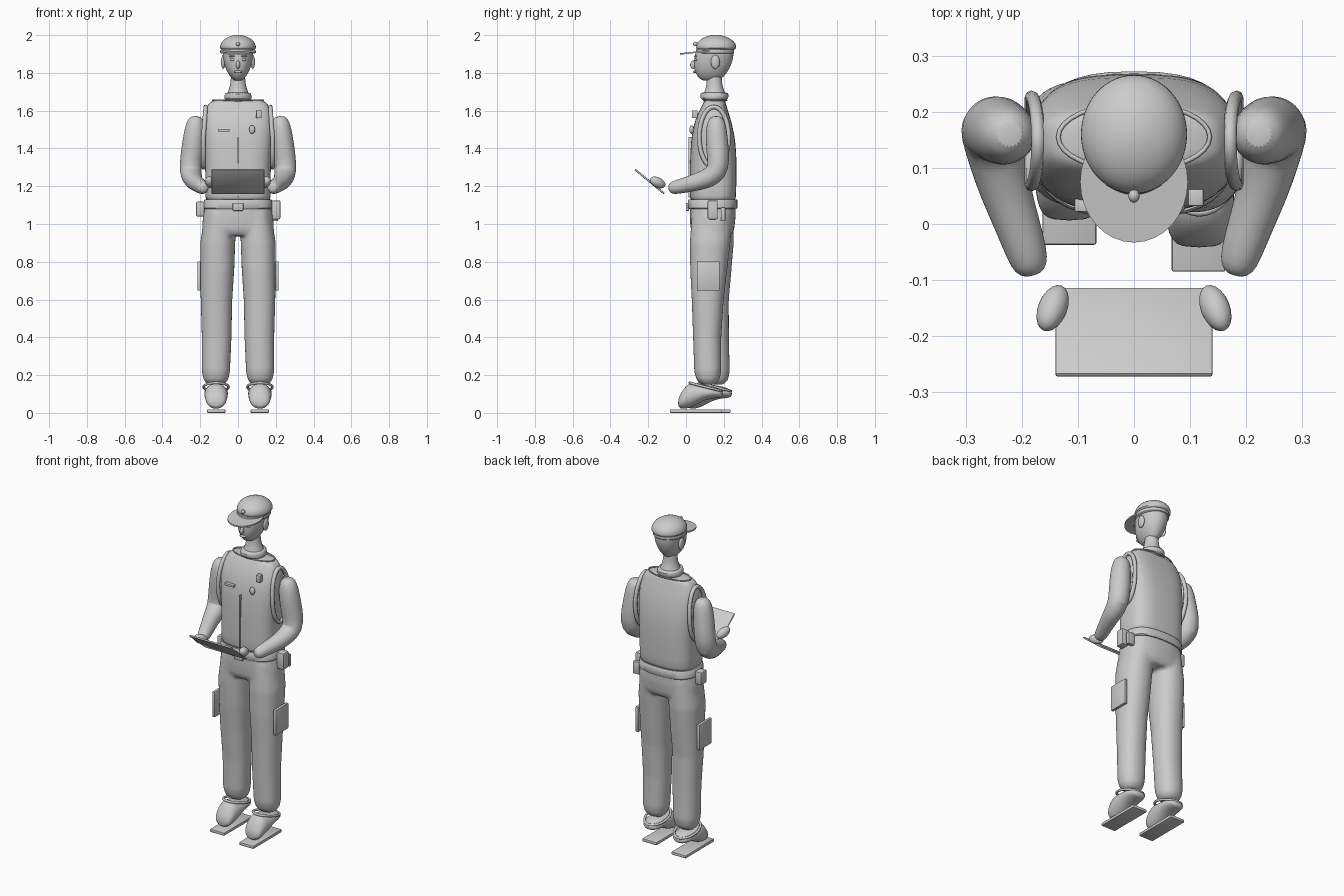
import bpy, bmesh, math
from mathutils import Vector, Matrix

if "Cube" in bpy.data.objects:
    bpy.data.objects.remove(bpy.data.objects["Cube"])

X, Y, Z = Vector((1, 0, 0)), Vector((0, 1, 0)), Vector((0, 0, 1))

def finish(name, bm, subsurf=0, angle=40):
    bmesh.ops.recalc_face_normals(bm, faces=bm.faces)
    me = bpy.data.meshes.new(name)
    bm.to_mesh(me)
    bm.free()
    ob = bpy.data.objects.new(name, me)
    bpy.context.collection.objects.link(ob)
    for o in bpy.context.selected_objects:
        o.select_set(False)
    ob.select_set(True)
    bpy.context.view_layer.objects.active = ob
    bpy.ops.object.shade_smooth_by_angle(angle=math.radians(angle))
    if subsurf:
        m = ob.modifiers.new("smooth", 'SUBSURF')
        m.levels = m.render_levels = subsurf
    return ob

def skin(bm, sections, n=20, p=2.0):
    """Bridge superelliptic sections (centre, u, v) and cap both ends."""
    rings = []
    for c, u, v in sections:
        ring = []
        for i in range(n):
            a = 2 * math.pi * i / n
            ca, sa = math.cos(a), math.sin(a)
            ring.append(bm.verts.new(Vector(c) + u * math.copysign(abs(ca) ** (2 / p), ca)
                                     + v * math.copysign(abs(sa) ** (2 / p), sa)))
        rings.append(ring)
    for a, b in zip(rings, rings[1:]):
        for i in range(n):
            j = (i + 1) % n
            bm.faces.new((a[i], a[j], b[j], b[i]))
    bm.faces.new(rings[0])
    bm.faces.new(rings[-1])

def flat(rows):
    """Rows of z, centre x, half width, y min, y max."""
    return [((cx, (y0 + y1) / 2, z), X * rx, Y * (y1 - y0) / 2) for z, cx, rx, y0, y1 in rows]

def loft(name, rows, p=2.0, subsurf=1, n=20):
    bm = bmesh.new()
    skin(bm, flat(rows), n, p)
    return finish(name, bm, subsurf)

def box(name, lo, hi, bevel=0.004, rot=None):
    lo, hi = Vector(lo), Vector(hi)
    bm = bmesh.new()
    bmesh.ops.create_cube(bm, size=1)
    bmesh.ops.scale(bm, vec=hi - lo, verts=bm.verts)
    bmesh.ops.bevel(bm, geom=bm.edges[:], offset=bevel, segments=2, affect='EDGES', profile=0.5)
    if rot:
        bmesh.ops.rotate(bm, matrix=rot, verts=bm.verts)
    bmesh.ops.translate(bm, vec=(lo + hi) / 2, verts=bm.verts)
    return finish(name, bm)

def ball(name, c, r, rot=None):
    bm = bmesh.new()
    bmesh.ops.create_uvsphere(bm, u_segments=20, v_segments=12, radius=1)
    bmesh.ops.scale(bm, vec=r, verts=bm.verts)
    if rot:
        bmesh.ops.rotate(bm, matrix=rot, verts=bm.verts)
    bmesh.ops.translate(bm, vec=c, verts=bm.verts)
    return finish(name, bm)

def cord(name, pts, r):
    """Closed round trim."""
    cu = bpy.data.curves.new(name, 'CURVE')
    cu.dimensions = '3D'
    cu.bevel_depth, cu.bevel_resolution = r, 2
    s = cu.splines.new('POLY')
    s.points.add(len(pts) - 1)
    for q, pt in zip(s.points, pts):
        q.co = (*pt, 1)
    s.use_cyclic_u = True
    ob = bpy.data.objects.new(name, cu)
    bpy.context.collection.objects.link(ob)

def rot(axis, deg):
    return Matrix.Rotation(math.radians(deg), 3, axis)

circle = [(math.cos(t * math.pi / 16), math.sin(t * math.pi / 16)) for t in range(32)]

# trousers: hips and two legs fused; the left leg stands slightly forward
bm = bmesh.new()
skin(bm, flat([(1.11, 0, .172, .02, .262), (1.03, 0, .187, .02, .262),
               (.97, 0, .19, .025, .255), (.94, 0, .17, .04, .24)]), 40, 2.5)
for s, f, b in ((1, 0, 0), (-1, .04, .045)):
    skin(bm, flat([(1.06, s * .095, .08, .03, .25),
                   (.9, s * .107, .093, .02 + f * .3, .235 + b * .4),
                   (.75, s * .11, .09, .022 + f * .5, .218 + b * .5),
                   (.6, s * .114, .084, .03 + f * .7, .2 + b * .6),
                   (.4, s * .113, .079, .037 + f, .187 + b * .9),
                   (.22, s * .117, .075, .043 + f, .187 + b),
                   (.175, s * .117, .066, .055 + f, .178 + b),
                   (.15, s * .117, .045, .08 + f, .155 + b)]), 28, 2.2)
trousers = finish("trousers", bm, 0, 180)
m = trousers.modifiers.new("fuse", 'REMESH')
m.mode, m.voxel_size, m.use_smooth_shade = 'VOXEL', .01, True
m = trousers.modifiers.new("relax", 'SMOOTH')
m.factor, m.iterations = .5, 8

# vest
loft("vest", [(1.115, 0, .17, .025, .26), (1.13, 0, .174, .02, .265), (1.25, 0, .172, .02, .268),
              (1.38, 0, .178, .022, .268), (1.48, 0, .186, .03, .256), (1.56, 0, .185, .05, .236),
              (1.62, 0, .168, .08, .216), (1.648, 0, .148, .095, .208), (1.66, 0, .11, .105, .2)], 3, 1, 32)
box("vest_zip", (-.003, .014, 1.14), (.003, .03, 1.46), .001)
cord("vest_neck_seam", [(.135 * c, .155 + .06 * s, 1.656) for c, s in circle], .004)

# neck and collar
loft("neck", [(1.64, 0, .078, .075, .23), (1.68, 0, .062, .09, .215), (1.72, 0, .045, .105, .195),
              (1.76, 0, .038, .11, .19), (1.82, 0, .038, .11, .19)])
loft("collar", [(1.655, 0, .07, .085, .215), (1.665, 0, .075, .075, .225),
                (1.69, 0, .07, .073, .228), (1.698, 0, .066, .08, .22)])

# head and face
loft("head", [(1.757, 0, .015, .095, .16), (1.768, 0, .033, .07, .19), (1.80, 0, .056, .047, .218),
              (1.84, 0, .072, .04, .24), (1.88, 0, .08, .042, .252), (1.92, 0, .083, .05, .255),
              (1.95, 0, .07, .07, .235)], 2.1)
ball("nose", (0, .038, 1.843), (.011, .016, .022))
ball("mouth", (0, .046, 1.806), (.022, .008, .007))
for s in (1, -1):
    ball("eye", (s * .03, .052, 1.87), (.013, .008, .007))
    ball("eyebrow", (s * .032, .05, 1.888), (.018, .007, .004))
    ball("ear", (s * .078, .155, 1.858), (.012, .024, .037))

# cap with band, peak and front stud
loft("cap", [(1.92, 0, .09, .058, .262), (1.93, 0, .097, .052, .268), (1.955, 0, .094, .054, .265),
             (1.98, 0, .073, .078, .24), (1.995, 0, .042, .11, .205), (2.002, 0, .012, .145, .17)], 2, 1, 28)
loft("cap_band", [(1.9, 0, .088, .055, .252), (1.903, 0, .091, .052, .256),
                  (1.927, 0, .091, .052, .256), (1.93, 0, .088, .055, .252)], 2, 1, 28)
bm = bmesh.new()
skin(bm, [((0, .075, 1.912 + h), X * .096, Y * .108 + Z * .012) for h in (-.004, .004)], 32)
finish("cap_peak", bm)
ball("cap_stud", (0, .05, 1.953), (.01, .012, .012))

# belt, buckle and pouches
loft("belt", [(1.08, 0, .178, .014, .268), (1.085, 0, .182, .01, .272),
              (1.125, 0, .18, .01, .272), (1.13, 0, .176, .014, .268)], 2.6, 0, 40)
box("belt_buckle", (-.028, 0, 1.07), (.028, .016, 1.112))
box("left_pouch", (.178, .115, 1.025), (.224, .168, 1.125), .007)
box("left_small_pouch", (.17, .185, 1.015), (.212, .208, 1.09), .005)
box("right_pouch", (-.222, .115, 1.04), (-.178, .17, 1.118), .007)

# badges
box("chest_tag", (.096, .032, 1.56), (.124, .062, 1.602), .003)
ball("chest_badge", (.075, .03, 1.5), (.016, .012, .023))
box("chest_strip", (-.106, .022, 1.49), (-.045, .045, 1.504), .002)

# arms: bent tubes with rounded ends
arm = [(.222, .16, 1.572, .022), (.223, .16, 1.55, .045), (.228, .16, 1.5, .056), (.237, .165, 1.42, .06),
       (.248, .172, 1.34, .06), (.252, .165, 1.275, .058), (.243, .12, 1.243, .054),
       (.23, .06, 1.223, .046), (.208, 0, 1.207, .041), (.19, -.055, 1.194, .037),
       (.183, -.08, 1.189, .03), (.18, -.092, 1.187, .014)]
for s, side in ((1, "left"), (-1, "right")):
    pts = [Vector((s * a[0], a[1], a[2])) for a in arm]
    sections = []
    for i, q in enumerate(pts):
        d = (pts[min(i + 1, len(pts) - 1)] - pts[max(i - 1, 0)]).normalized()
        u = (X - d * d.x).normalized()
        sections.append((q, u * arm[i][3], d.cross(u) * arm[i][3]))
    bm = bmesh.new()
    skin(bm, sections)
    finish(side + "_arm", bm, 1)
    cord(side + "_armhole_trim", [(s * (.183 - .012 * max(b, 0)), .148 + .078 * a, 1.46 + .16 * b)
                                  for a, b in circle], .012)
    ball(side + "_hand", (s * .145, -.15, 1.22), (.026, .046, .027), rot('Z', s * 22) @ rot('X', -25))
    box(side + "_thigh_pocket", (s * .206 - .009, .058, .648), (s * .206 + .009, .178, .802), .004)

# shoes: sole, forward bulb and heel sliver
for s, dy, side in ((1, 0, "left"), (-1, .048, "right")):
    box(side + "_sole", (s * .115 - .048, -.085 + dy, 0), (s * .115 + .048, .188 + dy, .018), .004)
    rows = [(-.042, .03, .035, .07), (-.03, .05, .022, .1), (-.005, .058, .02, .14), (.025, .062, .028, .162),
            (.06, .064, .045, .155), (.1, .062, .068, .148), (.15, .06, .078, .14), (.185, .045, .08, .125),
            (.195, .02, .09, .112)]
    bm = bmesh.new()
    skin(bm, [((s * .116, y + dy, (a + b) / 2), X * w, Z * (b - a) / 2) for y, w, a, b in rows])
    finish(side + "_shoe", bm, 1)
    cuff = [(s * .116 + .066 * a, .105 + dy + .085 * b, .137 - .022 * b) for a, b in circle]
    cord(side + "_shoe_cuff", cuff, .007)

# tablet held in both hands
box("tablet", (-.14, -.293, 1.22), (.14, -.093, 1.23), .004, rot('X', -39.5))
